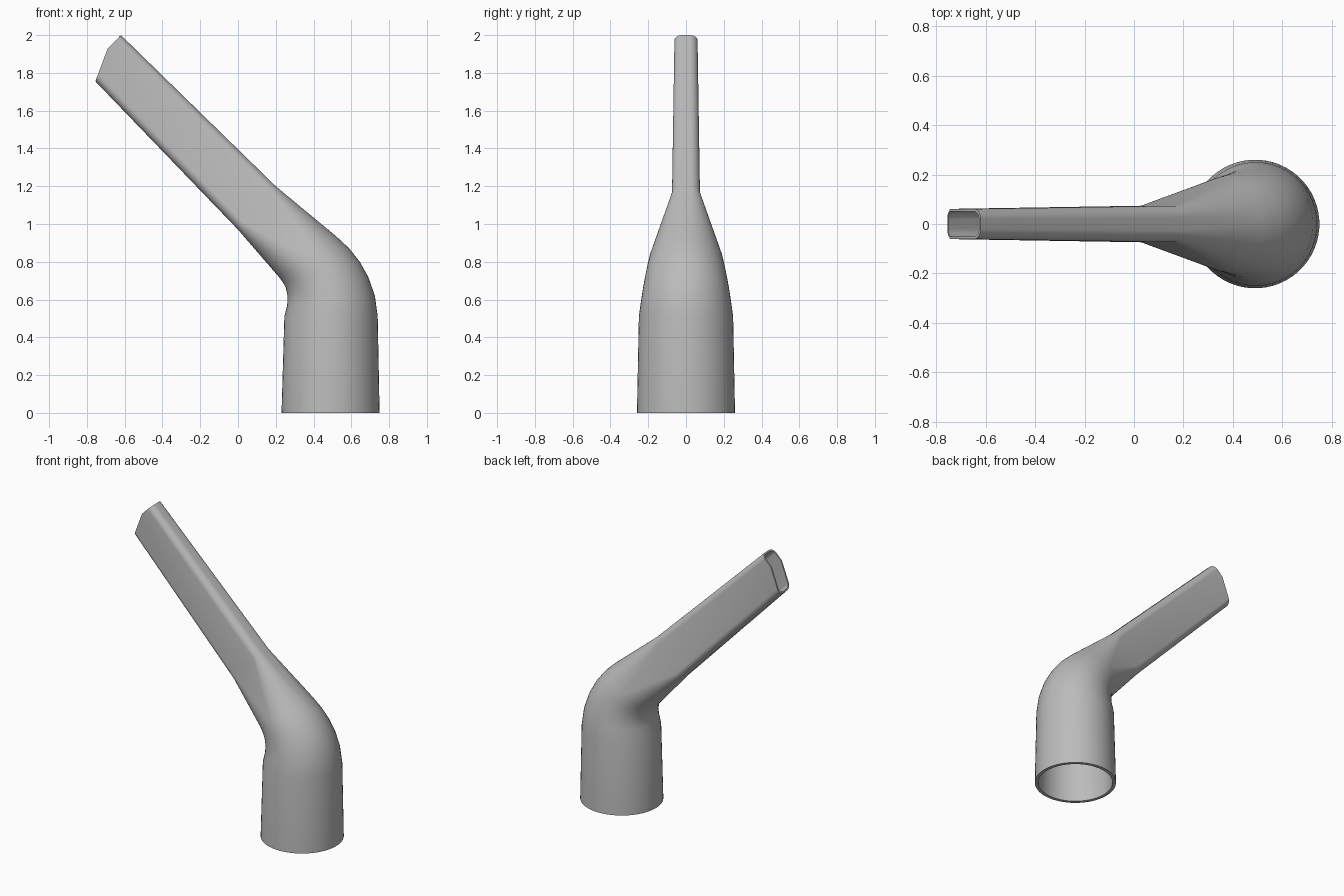
import bpy, bmesh, math
from mathutils import Vector

cube = bpy.data.objects.get("Cube")
if cube:
    bpy.data.objects.remove(cube, do_unlink=True)

QUARTER = 14  # segments per rounded corner

# Cross-sections: inner bend point (x, z), outer bend point (x, z),
# half width, corner radius (None = full ellipse), wall thickness
SECTIONS = [
    ((0.23, 0), (0.75, 0), 0.26, None, 0.022),
    ((0.245, 0.51), (0.74, 0.51), 0.25, None, 0.022),
    ((0.26, 0.57), (0.725, 0.62), 0.238, None, 0.021),
    ((0.262, 0.62), (0.69, 0.72), 0.226, None, 0.02),
    ((0.252, 0.665), (0.645, 0.80), 0.214, None, 0.02),
    ((0.238, 0.69), (0.59, 0.87), 0.204, None, 0.02),
    ((0.22, 0.715), (0.52, 0.935), 0.192, None, 0.02),
    ((0.0, 0.97), (0.2, 1.2), 0.074, 0.05, 0.012),
    ((-0.83, 1.833), (-0.71, 2.088), 0.06, 0.042, 0.01),
]


def ring(bm, section, inset):
    """Rounded cross-section spanning the two bend points."""
    p, q, width, radius, wall = section
    p, q = Vector((p[0], 0, p[1])), Vector((q[0], 0, q[1]))
    centre, across = (p + q) / 2, (q - p).normalized()
    shrink = wall if inset else 0
    a, b = (q - p).length / 2 - shrink, width - shrink
    ra, rb = (a, b) if radius is None else (radius - shrink, radius - shrink)
    verts = []
    for k, (sa, sb) in enumerate([(1, 1), (-1, 1), (-1, -1), (1, -1)]):
        for i in range(QUARTER):
            # half-step offset keeps neighbouring corners distinct
            t = (k + (i + 0.5) / QUARTER) * math.pi / 2
            u = sa * (a - ra) + ra * math.cos(t)
            v = sb * (b - rb) + rb * math.sin(t)
            verts.append(bm.verts.new(centre + across * u + Vector((0, v, 0))))
    return verts


# Outer skin, then inner skin joined at the socket rim
bm = bmesh.new()
rings = [ring(bm, s, False) for s in reversed(SECTIONS)]
rings += [ring(bm, s, True) for s in SECTIONS]
for lower, upper in zip(rings, rings[1:]):
    n = len(lower)
    for i in range(n):
        j = (i + 1) % n
        bm.faces.new((lower[i], lower[j], upper[j], upper[i]))

# Two slanted cuts shape the nozzle tip
for start, end in [((-0.755, 1.755), (-0.69, 1.93)), ((-0.69, 1.93), (-0.62, 2.0))]:
    dx, dz = end[0] - start[0], end[1] - start[1]
    bmesh.ops.bisect_plane(
        bm, geom=bm.verts[:] + bm.edges[:] + bm.faces[:],
        plane_co=(start[0], 0, start[1]), plane_no=(-dz, 0, dx), clear_outer=True)
bmesh.ops.bridge_loops(bm, edges=[e for e in bm.edges if e.is_boundary])
bmesh.ops.recalc_face_normals(bm, faces=bm.faces[:])

mesh = bpy.data.meshes.new("bent_nozzle")
bm.to_mesh(mesh)
bm.free()
nozzle = bpy.data.objects.new("bent_nozzle", mesh)
bpy.context.collection.objects.link(nozzle)

# Plain grey plastic
grey = bpy.data.materials.new("grey_plastic")
grey.use_nodes = True
colour = (0.5, 0.5, 0.5, 1)
grey.diffuse_color = colour
grey.node_tree.nodes["Principled BSDF"].inputs["Base Color"].default_value = colour
mesh.materials.append(grey)

bpy.ops.object.select_all(action="DESELECT")
nozzle.select_set(True)
bpy.context.view_layer.objects.active = nozzle
bpy.ops.object.shade_smooth_by_angle(angle=math.radians(35))
